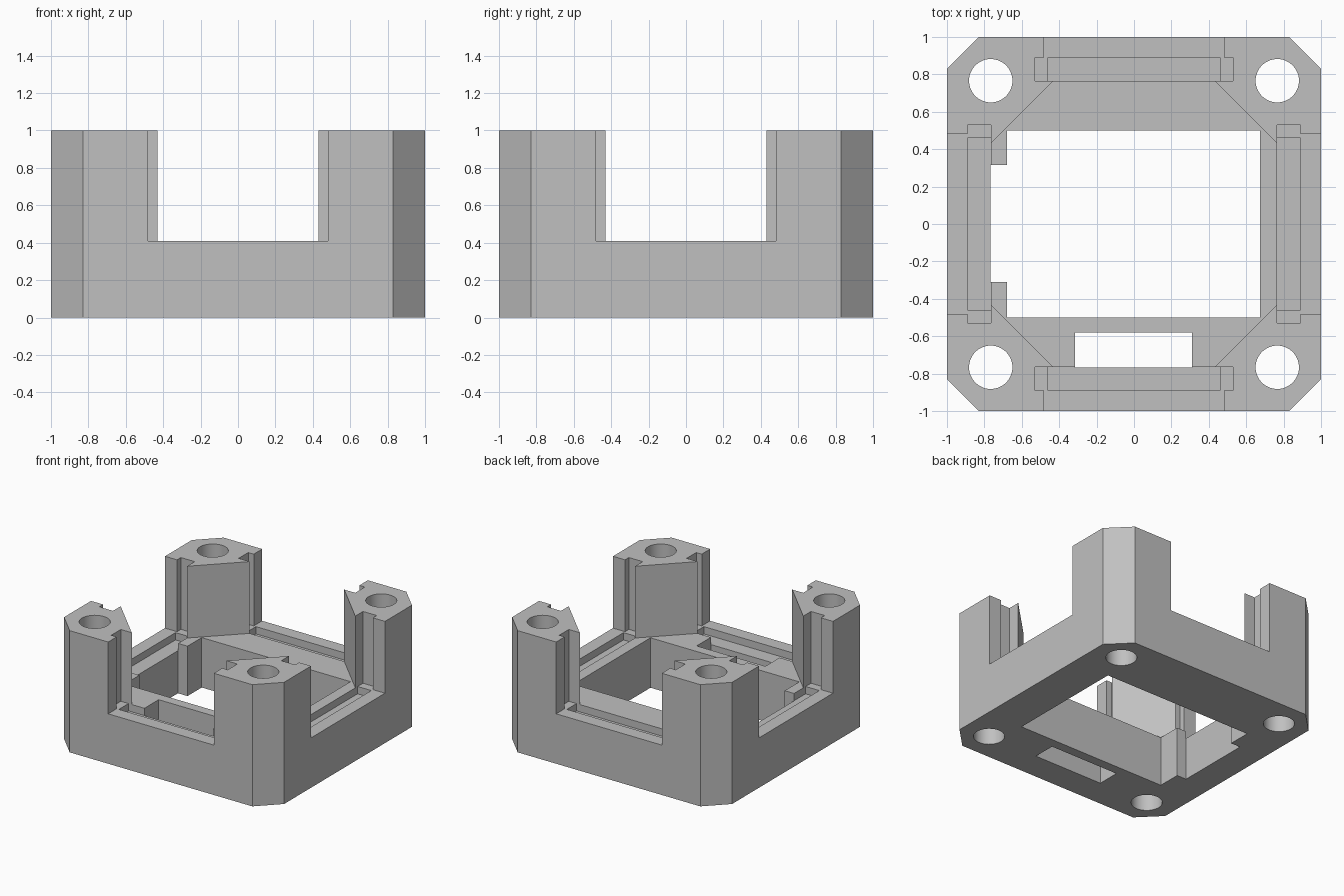
import bpy
import bmesh
import math

old = bpy.data.objects.get("Cube")
if old:
    bpy.data.objects.remove(old, do_unlink=True)

SILL = 0.41      # height of the base and window sills
GROOVE = 0.35    # floor of the panel grooves
ABOVE = 1.2      # top of cutters that leave through the roof
BOLT = 0.766     # bolt hole offset from the centre

grey = bpy.data.materials.new("plain grey")
grey.use_nodes = True
colour = (0.53, 0.53, 0.53, 1)
grey.diffuse_color = colour
grey.node_tree.nodes["Principled BSDF"].inputs["Base Color"].default_value = colour


def prism(name, outline, z0, z1):
    """Extrude a counter-clockwise plan outline between two heights."""
    bm = bmesh.new()
    face = bm.faces.new([bm.verts.new((x, y, z0)) for x, y in outline])
    top = bmesh.ops.extrude_face_region(bm, geom=[face])["geom"]
    moved = [v for v in top if isinstance(v, bmesh.types.BMVert)]
    bmesh.ops.translate(bm, verts=moved, vec=(0, 0, z1 - z0))
    bmesh.ops.recalc_face_normals(bm, faces=bm.faces)
    mesh = bpy.data.meshes.new(name)
    bm.to_mesh(mesh)
    bm.free()
    mesh.materials.append(grey)
    obj = bpy.data.objects.new(name, mesh)
    bpy.context.collection.objects.link(obj)
    return obj


def rect(x0, x1, y0, y1):
    return [(x0, y0), (x1, y0), (x1, y1), (x0, y1)]


def four_fold(points):
    """Repeat plan points by quarter turns."""
    result = []
    for turn in range(4):
        for x, y in points:
            for _ in range(turn):
                x, y = -y, x
            result.append((x, y))
    return result


def circle(cx, cy, r, n=48):
    return [(cx + r * math.cos(math.tau * i / n), cy + r * math.sin(math.tau * i / n))
            for i in range(n)]


# Chamfered square body
body = prism("bracket_body", four_fold([(1, -0.83), (1, 0.83)]), 0, 1)

# Space between the corner posts: diagonal faces, panel slots and windows
half = [(0.765, -0.43), (0.765, -0.53), (0.89, -0.53), (0.89, -0.48), (1.2, -0.48)]
side = half + [(x, -y) for x, y in reversed(half)]
cutters = [prism("window_cutter", four_fold(side), SILL, ABOVE)]

# Deeper grooves along the four sills
for turn in range(4):
    strip = four_fold(rect(0.765, 0.89, -0.46, 0.46))[turn * 4:turn * 4 + 4]
    cutters.append(prism("groove_cutter", strip, GROOVE, 0.7))

# Central opening, widened between two pillars on one side
opening = [(-0.68, -0.5), (0.673, -0.5), (0.673, 0.5), (-0.68, 0.5),
           (-0.68, 0.315), (-0.766, 0.315), (-0.766, -0.31), (-0.68, -0.31)]
cutters.append(prism("opening_cutter", opening, -0.2, 0.8))

# Cable slot through the front ledge
cutters.append(prism("cable_slot_cutter", rect(-0.315, 0.31, -0.766, -0.58), -0.2, 0.8))

# Bolt holes through the corner posts
for sx in (-1, 1):
    for sy in (-1, 1):
        cutters.append(prism("bolt_hole_cutter", circle(sx * BOLT, sy * BOLT, 0.116), -0.2, ABOVE))

# Apply the cuts and discard the cutters
for cutter in cutters:
    cutter.hide_render = True
    mod = body.modifiers.new("cut", 'BOOLEAN')
    mod.operation = 'DIFFERENCE'
    mod.solver = 'EXACT'
    mod.object = cutter

bpy.ops.object.select_all(action='DESELECT')
bpy.context.view_layer.objects.active = body
body.select_set(True)
for mod in list(body.modifiers):
    bpy.ops.object.modifier_apply(modifier=mod.name)
for cutter in cutters:
    bpy.data.objects.remove(cutter, do_unlink=True)

bpy.ops.object.shade_smooth_by_angle(angle=math.radians(25))
